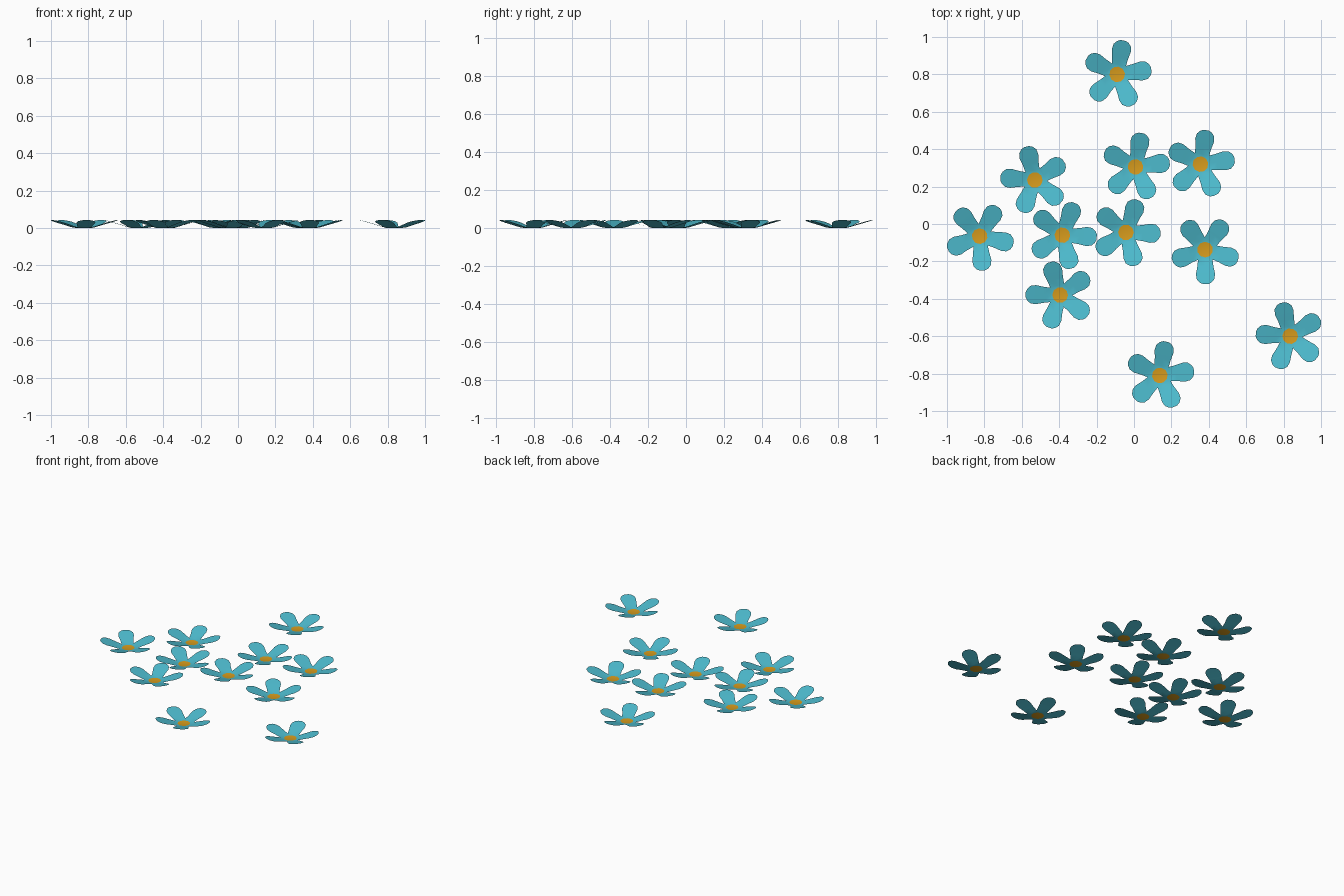
import bpy, bmesh, math

if "Cube" in bpy.data.objects:
    bpy.data.objects.remove(bpy.data.objects["Cube"])

def material(name, rgb):
    m = bpy.data.materials.new(name)
    m.diffuse_color = (*rgb, 1)
    m.use_nodes = True
    m.node_tree.nodes["Principled BSDF"].inputs["Base Color"].default_value = m.diffuse_color
    return m

petal_mat = material("petal_teal", (0.075, 0.50, 0.62))
heart_mat = material("centre_orange", (0.68, 0.33, 0.012))

# Flower positions: x, y, turn in degrees
FLOWERS = [(-0.09, 0.80, 8), (-0.53, 0.235, 32), (0.008, 0.305, 8), (0.355, 0.32, 8),
           (-0.825, -0.065, -13), (-0.383, -0.06, -3), (-0.043, -0.045, -2),
           (0.38, -0.137, -17), (-0.395, -0.38, 35), (0.835, -0.60, 32), (0.138, -0.81, 8)]

# Petal outline: distance from centre, half width
PETAL = [(0.053, 0.0385), (0.09, 0.043), (0.13, 0.051), (0.158, 0.047), (0.176, 0.031)]
TIP = 0.184
R = 0.042

def height(r):
    return 0.042 * (max(r - R, 0) / (TIP - R)) ** 0.95

def build_flower(name, px, py, turn):
    bm = bmesh.new()

    def vert(x, y, a):
        c, s = math.cos(a), math.sin(a)
        return bm.verts.new((x * c - y * s, x * s + y * c, height(x if y else math.hypot(x, y))))

    # Flat orange centre
    ring = [vert(R * math.cos(i * math.pi / 5), R * math.sin(i * math.pi / 5), 0) for i in range(10)]
    for v in ring:
        v.co.z = 0
    bm.faces.new(ring).material_index = 1
    # Five raised petals joined to the centre
    for k in range(5):
        a = k * math.tau / 5
        prev = (ring[2 * k - 1], ring[2 * k], ring[(2 * k + 1) % 10])
        for x, w in PETAL:
            row = (vert(x, -w, a), vert(x, 0, a), vert(x, w, a))
            for j in (0, 1):
                bm.faces.new((prev[j], row[j], row[j + 1], prev[j + 1]))
            prev = row
        tip = [vert(TIP, -0.014, a), vert(TIP, 0.014, a)]
        bm.faces.new((prev[0], tip[0], prev[1]))
        bm.faces.new((prev[1], tip[0], tip[1]))
        bm.faces.new((prev[1], tip[1], prev[2]))
    bmesh.ops.remove_doubles(bm, verts=bm.verts, dist=0.002)
    for f in bm.faces:
        f.smooth = True
        f.normal_update()
        if f.normal.z < 0:
            f.normal_flip()
    me = bpy.data.meshes.new(name)
    bm.to_mesh(me)
    bm.free()
    me.materials.append(petal_mat)
    me.materials.append(heart_mat)
    ob = bpy.data.objects.new(name, me)
    ob.location = (px, py, 0)
    ob.rotation_euler.z = math.radians(turn)
    bpy.context.collection.objects.link(ob)

for n, (x, y, t) in enumerate(FLOWERS, 1):
    build_flower(f"flower_{n}", x, y, t)
